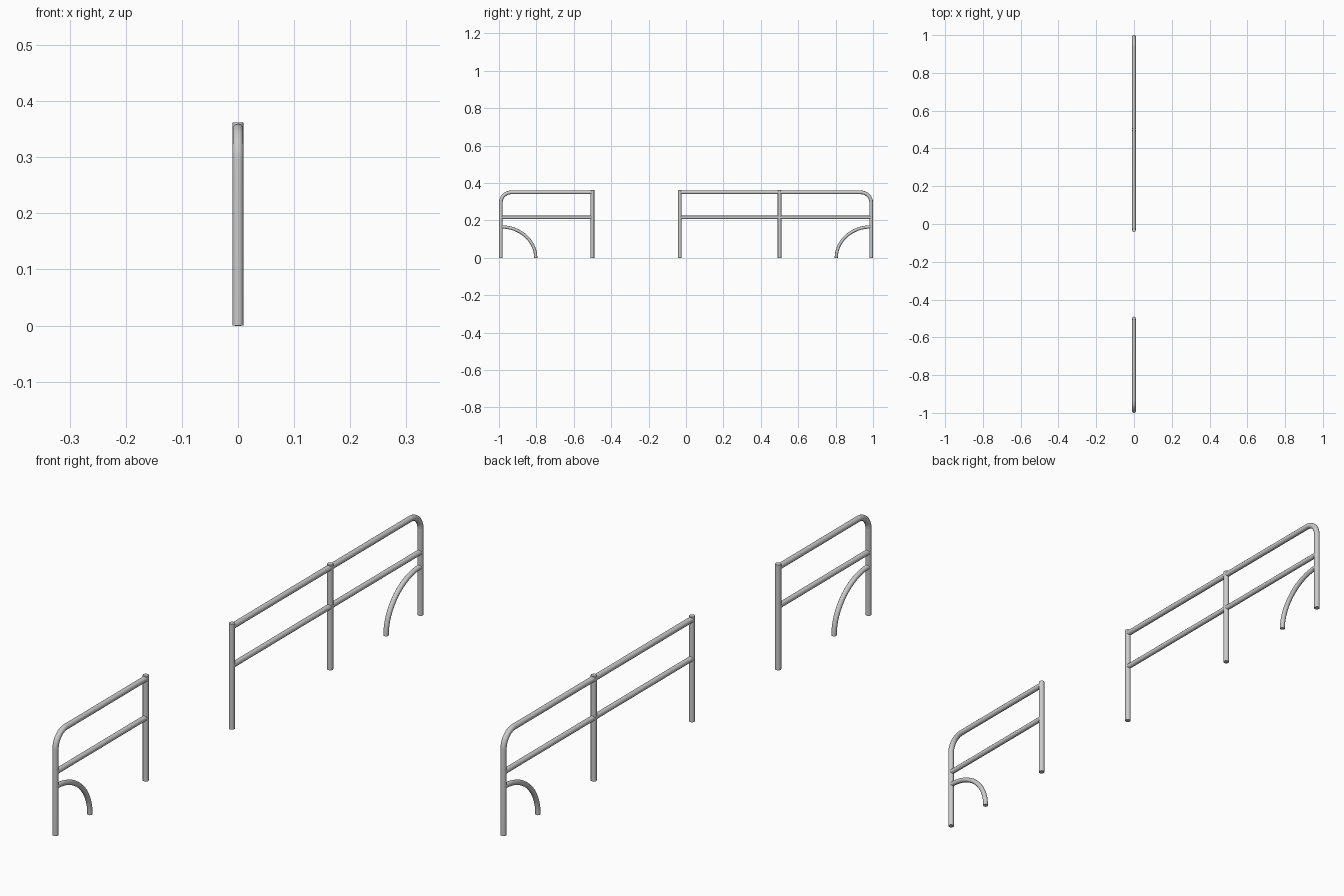
import bpy, math

if "Cube" in bpy.data.objects:
    bpy.data.objects.remove(bpy.data.objects["Cube"])

R = 0.0098        # main tube radius
END = 1.0 - R     # y of the outer posts
TOP = 0.350       # top rail centre height
MID = 0.216       # middle rail height
BEND = 0.055      # corner bend radius


def tube(name, pts, radius=R):
    """Capped round tube swept along points in the y-z plane."""
    cu = bpy.data.curves.new(name, 'CURVE')
    cu.dimensions = '3D'
    cu.bevel_depth = radius
    cu.bevel_resolution = 4
    cu.use_fill_caps = True
    sp = cu.splines.new('POLY')
    sp.points.add(len(pts) - 1)
    for p, (y, z) in zip(sp.points, pts):
        p.co = (0, y, z, 1)
    ob = bpy.data.objects.new(name, cu)
    bpy.context.collection.objects.link(ob)
    bpy.ops.object.select_all(action='DESELECT')
    ob.select_set(True)
    bpy.context.view_layer.objects.active = ob
    bpy.ops.object.convert(target='MESH')
    bpy.ops.object.shade_smooth_by_angle(angle=math.radians(40))
    return bpy.context.object


def arc(cy, cz, ry, rz, n=12):
    """Quarter ellipse from the side (+y) up to the top (+z)."""
    return [(cy + ry * math.cos(i * math.pi / 2 / n),
             cz + rz * math.sin(i * math.pi / 2 / n)) for i in range(n + 1)]


# each rail section: side, name, y of its inner end post
for s, side, inner in ((-1, "left", -0.5), (1, "right", -0.033)):
    # end post bending into the top rail
    path = [(END, 0)] + arc(END - BEND, TOP - BEND, BEND, BEND) + [(s * inner, TOP)]
    tube(side + "_end_post_and_top_rail", [(s * y, z) for y, z in path])
    # middle rail
    tube(side + "_middle_rail", [(s * END, MID), (inner, MID)], 0.0092)
    # inner upright post
    tube(side + "_inner_post", [(inner, 0), (inner, 0.362)])
    # curved brace from the ground to the end post
    brace = [(s * (END - y), z) for y, z in arc(0, 0, 0.187, 0.166, 16)]
    tube(side + "_curved_brace", brace, 0.0085)

# intermediate post of the long section
tube("right_centre_post", [(0.5, 0), (0.5, 0.362)])
